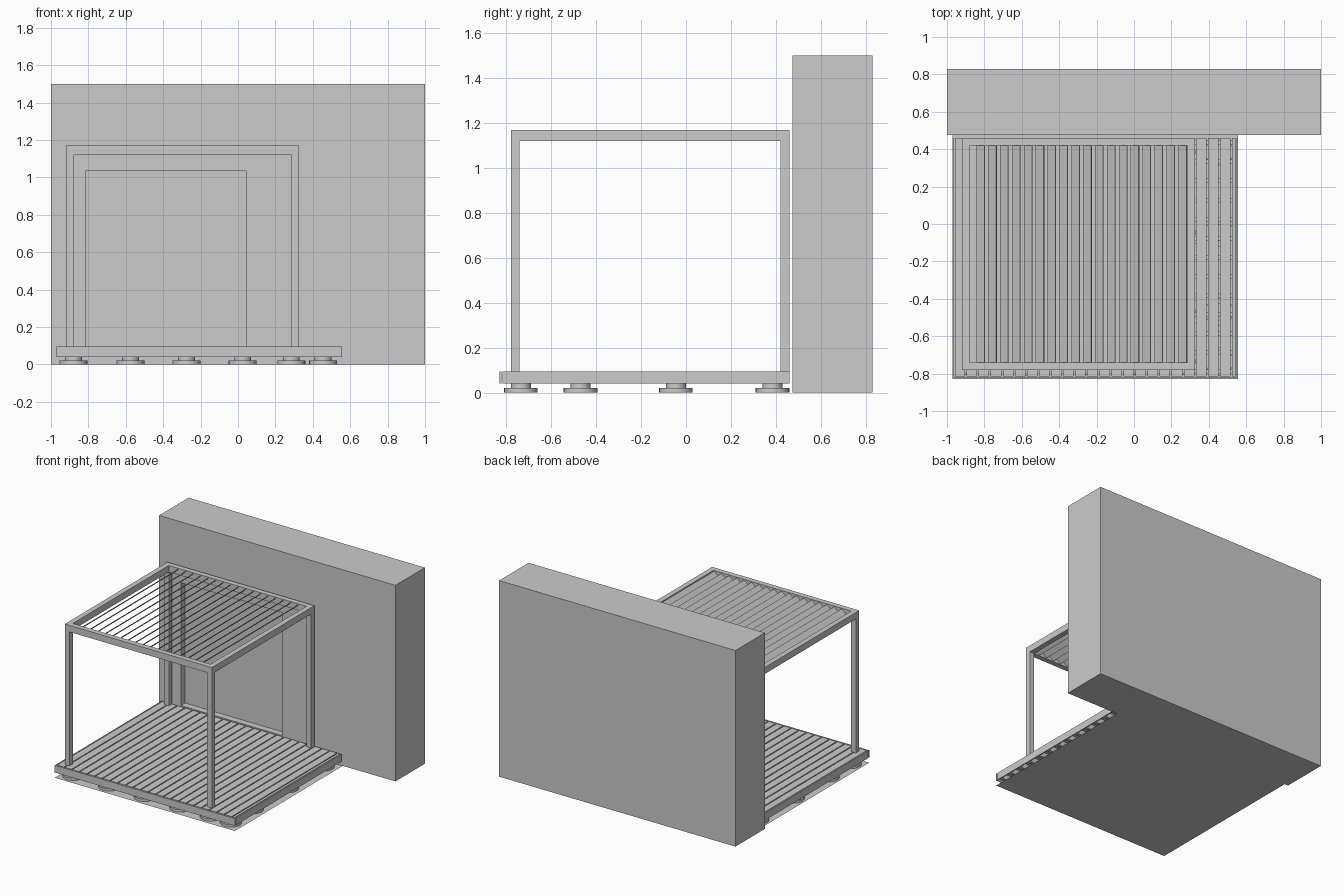
import bpy
import math
from mathutils import Vector

old = bpy.data.objects.get("Cube")
if old:
    bpy.data.objects.remove(old, do_unlink=True)

grey = bpy.data.materials.new("plain grey")
grey.use_nodes = True
grey.diffuse_color = (0.6, 0.6, 0.6, 1)
grey.node_tree.nodes["Principled BSDF"].inputs["Base Color"].default_value = (0.6, 0.6, 0.6, 1)


def box(name, xs, ys, zs):
    """Box between the given x, y and z limits."""
    lo, hi = Vector((xs[0], ys[0], zs[0])), Vector((xs[1], ys[1], zs[1]))
    bpy.ops.mesh.primitive_cube_add(size=1, location=(lo + hi) / 2)
    ob = bpy.context.object
    ob.name = name
    ob.data.transform(ob.matrix_basis.inverted() @ ob.matrix_basis)
    for v in ob.data.vertices:
        v.co *= hi - lo
    ob.data.materials.append(grey)
    return ob


def disc(name, x, y, radius, z0, z1):
    """Upright round disc from z0 to z1."""
    bpy.ops.mesh.primitive_cylinder_add(vertices=24, radius=radius, depth=z1 - z0,
                                        location=(x, y, (z0 + z1) / 2))
    ob = bpy.context.object
    ob.name = name
    ob.data.materials.append(grey)
    bpy.ops.object.shade_smooth_by_angle()


# House wall with a shallow door recess
wall = box("house_wall", (-1, 1), (0.475, 0.83), (0, 1.5))
cutter = box("door_cutter", (-0.815, 0.045), (0.4, 0.525), (0.095, 1.035))
cut = wall.modifiers.new("door recess", "BOOLEAN")
cut.operation = "DIFFERENCE"
cut.solver = "EXACT"
cut.object = cutter
bpy.context.view_layer.objects.active = wall
bpy.ops.object.modifier_apply(modifier=cut.name)
bpy.data.objects.remove(cutter, do_unlink=True)

# Ground sheet under the deck
X0, X1, Y0, Y1 = -0.97, 0.555, -0.83, 0.47
bpy.ops.mesh.primitive_plane_add(size=1, location=((X0 + X1) / 2, (Y0 + 0.475) / 2, 0))
ground = bpy.context.object
ground.name = "ground_sheet"
for v in ground.data.vertices:
    v.co *= Vector((X1 - X0, 0.475 - Y0, 1))
ground.data.materials.append(grey)

# Adjustable pedestals
for x in (-0.88, -0.575, -0.275, 0.025, 0.285, 0.455):
    for y in (-0.735, -0.47, -0.045, 0.385):
        disc("pedestal_base", x, y, 0.075, 0.001, 0.02)
        disc("pedestal_head", x, y, 0.045, 0.02, 0.04)

# Joists across the deck
for i in range(13):
    y = -0.79 + i * 0.102
    box("joist", (X0 + 0.015, X1 - 0.015), (y - 0.012, y + 0.012), (0.04, 0.08))

# Deck boards, running front to back
PITCH, GAP, TOP = 0.0645, 0.008, 0.095
right = X1 - 0.012
edge = 0.52
while right > X0 + 0.02:
    left = max(edge + GAP / 2, X0 + 0.012)
    box("deck_board", (left, right), (Y0 + 0.014, Y1 - 0.01), (0.08, TOP))
    right = edge - GAP / 2
    edge -= PITCH

# Fascia boards
box("front_fascia", (X0, X1), (Y0, Y0 + 0.008), (0.04, TOP))
box("right_fascia", (X0, X0 + 0.008), (Y0 + 0.014, Y1 - 0.01), (0.04, TOP))
box("left_fascia", (X1 - 0.008, X1), (Y0 + 0.014, Y1 - 0.01), (0.04, TOP))

# Pergola posts and roof beams
PX, PY, W = (-0.92, 0.325), (-0.78, 0.46), 0.04
BEAM, ROOF = 1.12, 1.17
for x in (PX[0], PX[1] - W):
    for y in (PY[0], PY[1] - W):
        box("post", (x, x + W), (y, y + W), (TOP, BEAM))
    box("side_beam", (x, x + W), PY, (BEAM, ROOF))
for y in (PY[0], PY[1] - W):
    box("cross_beam", (PX[0] + W, PX[1] - W), (y, y + W), (BEAM, ROOF))

# Tilted roof louvres
for i in range(18):
    x = -0.82 + i * 0.0635
    slat = box("louvre", (x - 0.029, x + 0.029), (PY[0] + W, PY[1] - W), (1.142, 1.147))
    slat.rotation_euler.y = -math.radians(42)
